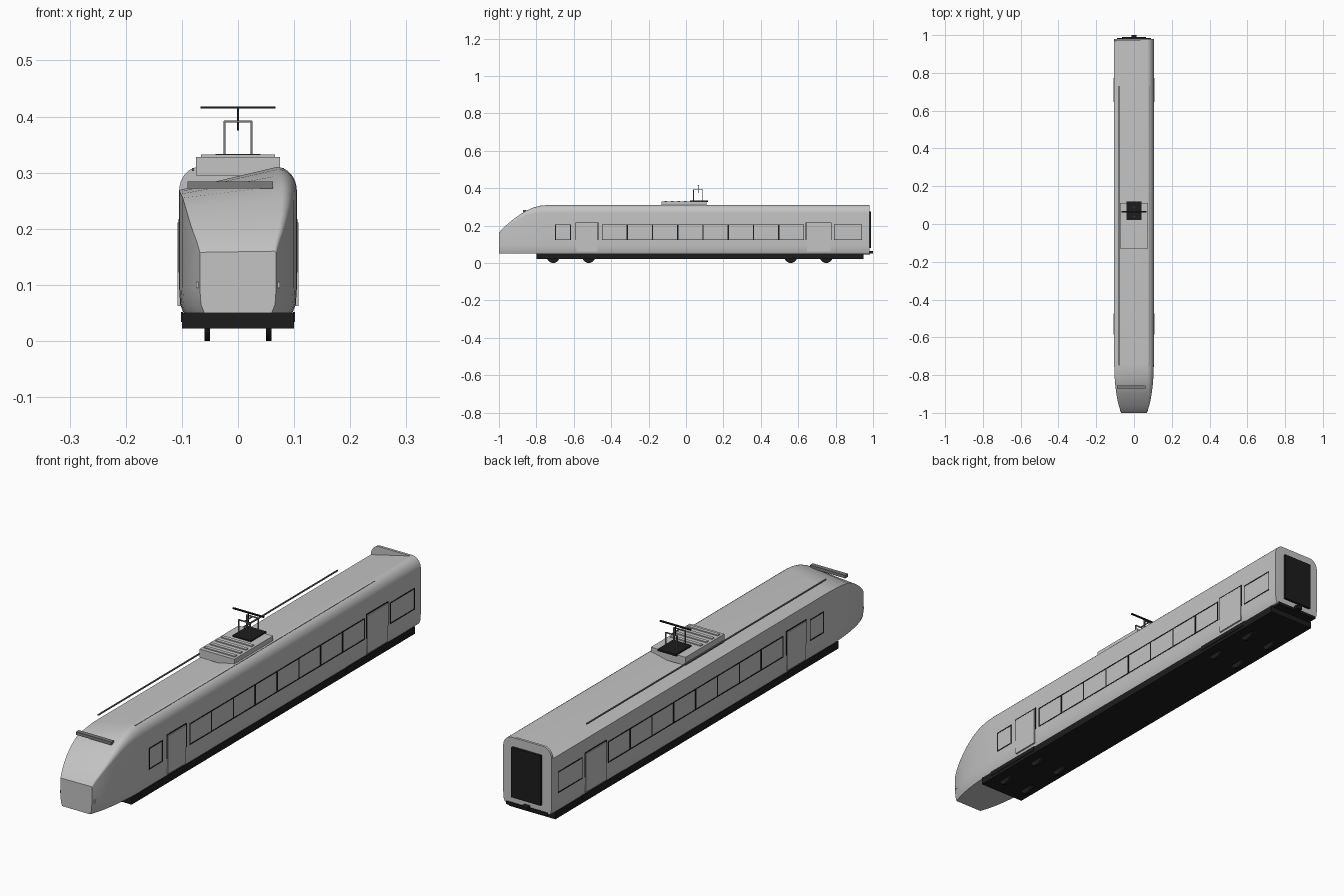
import bpy, bmesh, math
from mathutils import Vector

if "Cube" in bpy.data.objects:
    bpy.data.objects.remove(bpy.data.objects["Cube"])


def mat(name, v):
    m = bpy.data.materials.new(name)
    m.diffuse_color = (v, v, v, 1)
    m.use_nodes = True
    m.node_tree.nodes["Principled BSDF"].inputs["Base Color"].default_value = m.diffuse_color
    return m


GREY = mat("body grey", 0.55)
BLACK = mat("black", 0.012)
STEEL = mat("steel grey", 0.2)


def finish(name, bm, m, smooth=None):
    bmesh.ops.recalc_face_normals(bm, faces=bm.faces[:])
    me = bpy.data.meshes.new(name)
    bm.to_mesh(me)
    bm.free()
    ob = bpy.data.objects.new(name, me)
    bpy.context.collection.objects.link(ob)
    me.materials.append(m)
    if smooth:
        bpy.ops.object.select_all(action='DESELECT')
        bpy.context.view_layer.objects.active = ob
        ob.select_set(True)
        bpy.ops.object.shade_smooth_by_angle(angle=math.radians(smooth))
    return ob


def add_box(bm, x0, x1, y0, y1, z0, z1):
    r = bmesh.ops.create_cube(bm, size=1)
    for v in r['verts']:
        v.co = Vector(((x0 + x1) / 2 + v.co.x * (x1 - x0),
                       (y0 + y1) / 2 + v.co.y * (y1 - y0),
                       (z0 + z1) / 2 + v.co.z * (z1 - z0)))


def boxes(name, m, *dims):
    bm = bmesh.new()
    for d in dims:
        add_box(bm, *d)
    return finish(name, bm, m)


def loft(name, sections, m, smooth):
    bm = bmesh.new()
    rings = [[bm.verts.new(p) for p in s] for s in sections]
    n = len(rings[0])
    for a, b in zip(rings, rings[1:]):
        for i in range(n):
            j = (i + 1) % n
            bm.faces.new((a[i], a[j], b[j], b[i]))
    bm.faces.new(rings[0])
    bm.faces.new(rings[-1])
    return finish(name, bm, m, smooth)


def corner(w, top, r, side):
    pts = []
    for i in range(9):
        a = math.pi / 2 * i / 8
        pts.append((side * (w - r + r * math.cos(a)), top - 1.2 * r * (1 - math.sin(a))))
    return pts if side > 0 else pts[::-1]


def section(y, w, top, r, drop):
    # right shoulder is round; the left roof edge drops to a sharp eave
    pts = [(w - 0.008, 0.05), (w - 0.002, 0.065), (w, 0.095)] + corner(w, top, r, 1)
    if drop is None:
        pts += corner(w, top, r, -1)
    else:
        pts += [(-w, top - drop)]
    pts += [(-w, 0.095), (-w + 0.002, 0.065), (-w + 0.008, 0.05)]
    return [(x, y, z) for x, z in pts]


# Body shell with tapered, sloping nose
nose = [(-1.0, .068, .16, .004, .002), (-.985, .073, .18, .006, .004), (-.96, .081, .203, .008, .006),
        (-.93, .088, .228, .012, .009), (-.895, .094, .254, .017, .014), (-.86, .0985, .277, .022, .022),
        (-.82, .102, .295, .028, .033), (-.78, .104, .306, .033, .04), (-.74, .105, .31, .036, .041),
        (.972, .105, .31, .036, .041)]
loft("body_shell", [section(*s) for s in nose], GREY, 25)

# Rear end wall with both shoulders rounded
loft("rear_wall", [section(y, .105, .31, .036, None) for y in (.97, .98)], GREY, 25)
boxes("rear_gangway", BLACK, (-.063, .063, .97, .99, .08, .275))
boxes("rear_coupler", BLACK, (-.012, .012, .94, 1.0, .05, .064),
      (-.09, .09, .94, .985, .045, .056))

# Nose details
boxes("brow_strip", STEEL, (-.09, .062, -.872, -.855, .272, .284))
boxes("nose_coupler_hole", BLACK, (-.002, .002, -1.0, -.99, .108, .112))
boxes("headlights", GREY, *[(s * .072 - .003, s * .072 + .003, -.992, -.975, .094, .105) for s in (-1, 1)])

# Underframe and wheels
boxes("underframe", BLACK, (-.1, .1, -.8, .95, .022, .05))
boxes("bogie_skirts", BLACK, *[(s * .1 - .002, s * .1 + .002, y - .13, y + .13, .034, .052)
                               for s in (-1, 1) for y in (-.615, .655)])
bm = bmesh.new()
for y in (-.71, -.52, .56, .75):
    for x in (-.055, .055):
        r = bmesh.ops.create_cone(bm, cap_ends=True, segments=24, radius1=.034, radius2=.034, depth=.01)
        for v in r['verts']:
            c = v.co.copy()
            v.co = (x + c.z, y + c.x, .034 + c.y)
finish("wheels", bm, BLACK, 40)

# Window and door outlines on both sides
T = .004


def frame(side, y0, y1, z0, z1, bottom=True):
    xs = sorted((side * .1, side * .1062))
    parts = [(*xs, y0, y0 + T, z0, z1), (*xs, y1 - T, y1, z0, z1), (*xs, y0, y1, z1 - T, z1)]
    if bottom:
        parts.append((*xs, y0, y1, z0, z0 + T))
    return parts


step = 1.08 / 8
windows = [(-.70, -.615)] + [(-.45 + i * step, -.45 + (i + 1) * step + T / 2) for i in range(8)] + [(.79, .942)]
doors = [(-.592, -.468), (.64, .778)]
for side, label in ((-1, "left"), (1, "right")):
    dims = []
    for a, b in windows:
        dims += frame(side, a, b, .122, .206)
    boxes(label + "_window_frames", BLACK, *dims)
    dims = []
    for a, b in doors:
        dims += frame(side, a, b, .122, .217, False)
    boxes(label + "_door_frames", BLACK, *dims)
    xs = sorted((side * .1, side * .108))
    boxes(label + "_door_leaves", GREY,
          *[(*xs, a + .006, b - .006, .062, .211) for a, b in doors])

# Roof side rails
boxes("roof_rails", STEEL, *[(s * .08 - .002, s * .08 + .002, -.75, .73, .303, .308) for s in (-1, 1)])

# Roof equipment box with ribs
boxes("roof_box", GREY, (-.075, .075, -.13, .11, .295, .328))
boxes("roof_box_ribs", GREY, *[(-.066, .066, y, y + .014, .325, .332) for y in (-.115, -.08, -.045, -.01)])

# Pantograph
boxes("pantograph_base", BLACK, (-.04, .04, .022, .118, .325, .333))
boxes("pantograph_posts", STEEL,
      *[(x - .002, x + .002, y - .002, y + .002, .33, .392) for x in (-.024, .024) for y in (.04, .09)],
      *[(-.025, .025, y - .002, y + .002, .389, .393) for y in (.04, .09)],
      (-.0015, .0015, .038, .092, .389, .393))
boxes("pantograph_mast", BLACK, (-.0015, .0015, .0635, .0665, .375, .417))
boxes("pantograph_bar", BLACK, (-.067, .067, .061, .069, .414, .418))
